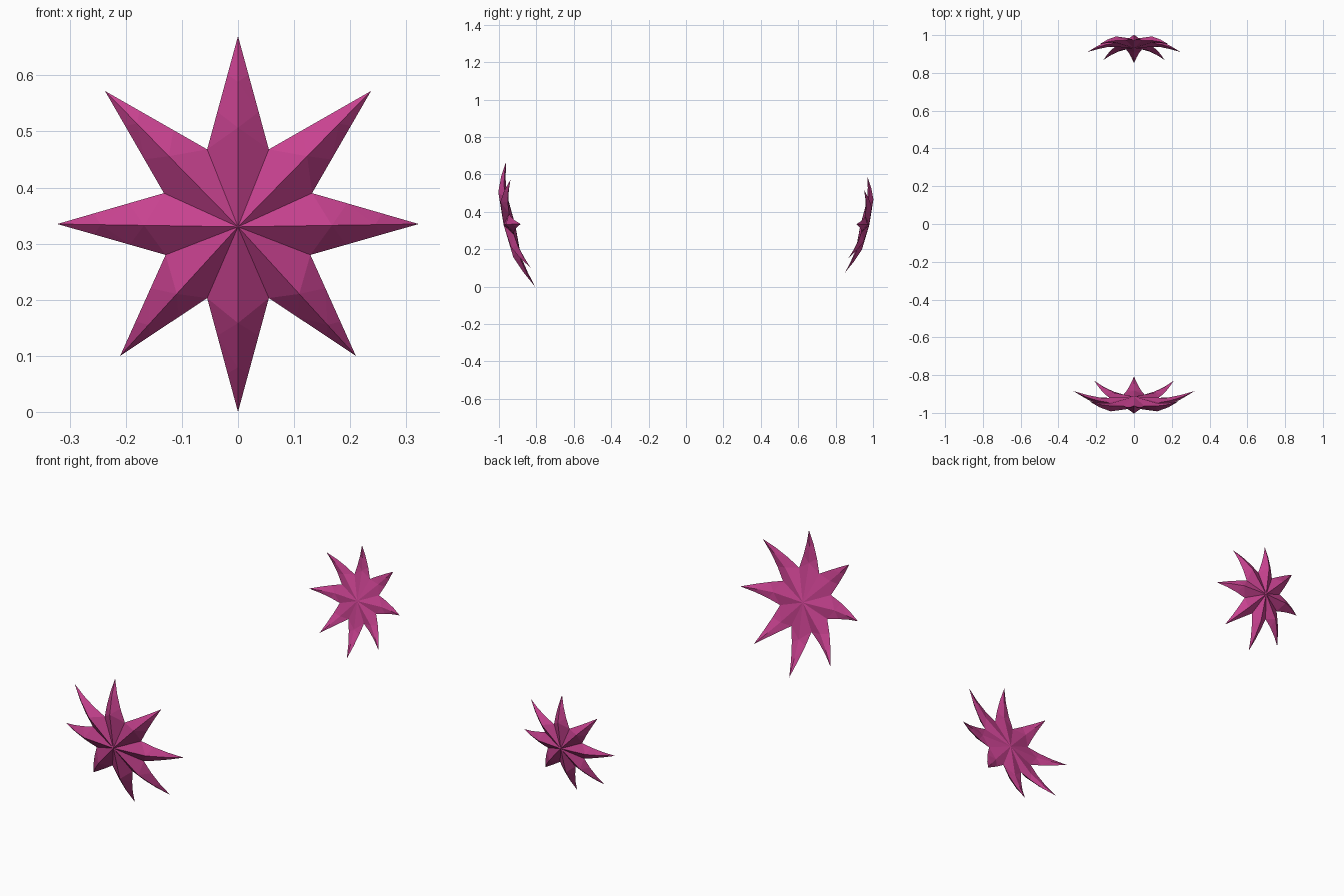
import bpy, bmesh
from mathutils import Vector

if "Cube" in bpy.data.objects:
    bpy.data.objects.remove(bpy.data.objects["Cube"])

mat = bpy.data.materials.new("magenta")
mat.diffuse_color = (0.58, 0.055, 0.28, 1)
mat.use_nodes = True
mat.node_tree.nodes["Principled BSDF"].inputs["Base Color"].default_value = mat.diffuse_color

# Right half of the star outline, as (x, z) offsets from the hub, top to bottom
TIPS = [(0, .34), (.237, .242), (.322, .005), (.21, -.23), (0, -.33)]
NOTCHES = [(.055, .138), (.132, .06), (.129, -.05), (.055, -.127)]
TILT = .23           # the star leans: its top is further out than its bottom
TIP_DROP = .092      # how far the tips curl back behind the hub


def star(name, scale, hub_y, side):
    tips = TIPS + [(-x, z) for x, z in TIPS[-2:0:-1]]
    notches = NOTCHES + [(-x, z) for x, z in NOTCHES[::-1]]
    bm = bmesh.new()

    def vert(p, drop):
        x, z = p[0] * scale, p[1] * scale
        return bm.verts.new((x, side * (hub_y + TILT * z - drop * scale), .33 + z))

    def edge_points(notch, tip):
        # edge of an arm, curling back towards the tip
        a, b = Vector(notch), Vector(tip)
        return [vert(a.lerp(b, t), d) for t, d in ((.33, .050), (.66, .066))]

    hubs = [vert((0, 0), 0), vert((0, 0), .062)]
    nv = [vert(n, .043) for n in notches]
    for i, tip in enumerate(tips):
        t = vert(tip, TIP_DROP)
        left, right = nv[i - 1], nv[i]
        el, er = edge_points(notches[i - 1], tip), edge_points(notches[i], tip)
        # outer and inner ridge of the arm
        for hub, drops in zip(hubs, ((.012, .046), (.054, .070))):
            ridge = [vert(Vector(tip) * f, d) for f, d in zip((.52, .76), drops)]
            for n, e in ((left, el), (right, er)):
                bm.faces.new((hub, ridge[0], n))
                bm.faces.new((n, ridge[0], e[0]))
                bm.faces.new((e[0], ridge[0], ridge[1]))
                bm.faces.new((e[0], ridge[1], e[1]))
                bm.faces.new((e[1], ridge[1], t))
    bmesh.ops.recalc_face_normals(bm, faces=bm.faces)
    me = bpy.data.meshes.new(name)
    bm.to_mesh(me)
    bm.free()
    me.materials.append(mat)
    bpy.context.collection.objects.link(bpy.data.objects.new(name, me))


star("front_star", 1.0, .975, -1)
star("back_star", .77, .98, 1)
